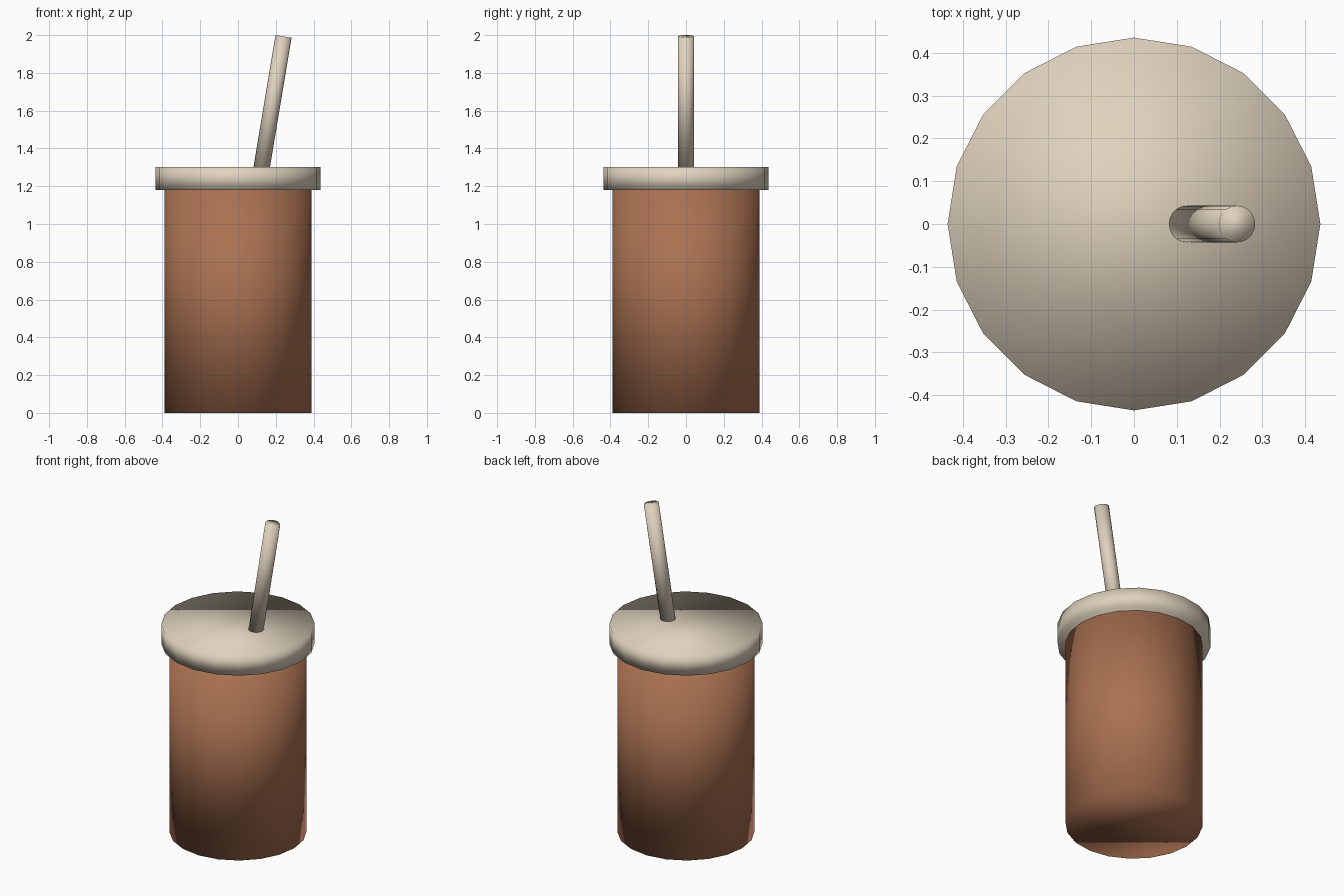
import bpy
import math
from mathutils import Vector

if "Cube" in bpy.data.objects:
    bpy.data.objects.remove(bpy.data.objects["Cube"])


def material(name, rgb):
    m = bpy.data.materials.new(name)
    m.diffuse_color = (*rgb, 1.0)
    m.use_nodes = True
    m.node_tree.nodes["Principled BSDF"].inputs["Base Color"].default_value = m.diffuse_color
    return m


def rod(name, start, end, radius, sides, mat):
    """Smooth capped cylinder running from start to end."""
    a, b = Vector(start), Vector(end)
    axis = b - a
    tilt = math.atan2(axis.x, axis.z)
    bpy.ops.mesh.primitive_cylinder_add(
        vertices=sides, radius=radius, depth=axis.length,
        location=(a + b) / 2, rotation=(0, tilt, 0))
    obj = bpy.context.object
    obj.name = name
    obj.data.materials.append(mat)
    bpy.ops.object.shade_smooth()
    return obj


brown = material("coffee brown", (0.40, 0.165, 0.082))
cream = material("cream", (0.74, 0.645, 0.51))

# Cup body, overhanging lid and leaning straw
rod("cup", (0, 0, 0), (0, 0, 1.19), 0.39, 20, brown)
rod("lid", (0, 0, 1.18), (0, 0, 1.302), 0.436, 20, cream)
rod("straw", (0.123, 0, 1.285), (0.241, 0, 1.993), 0.043, 20, cream)
